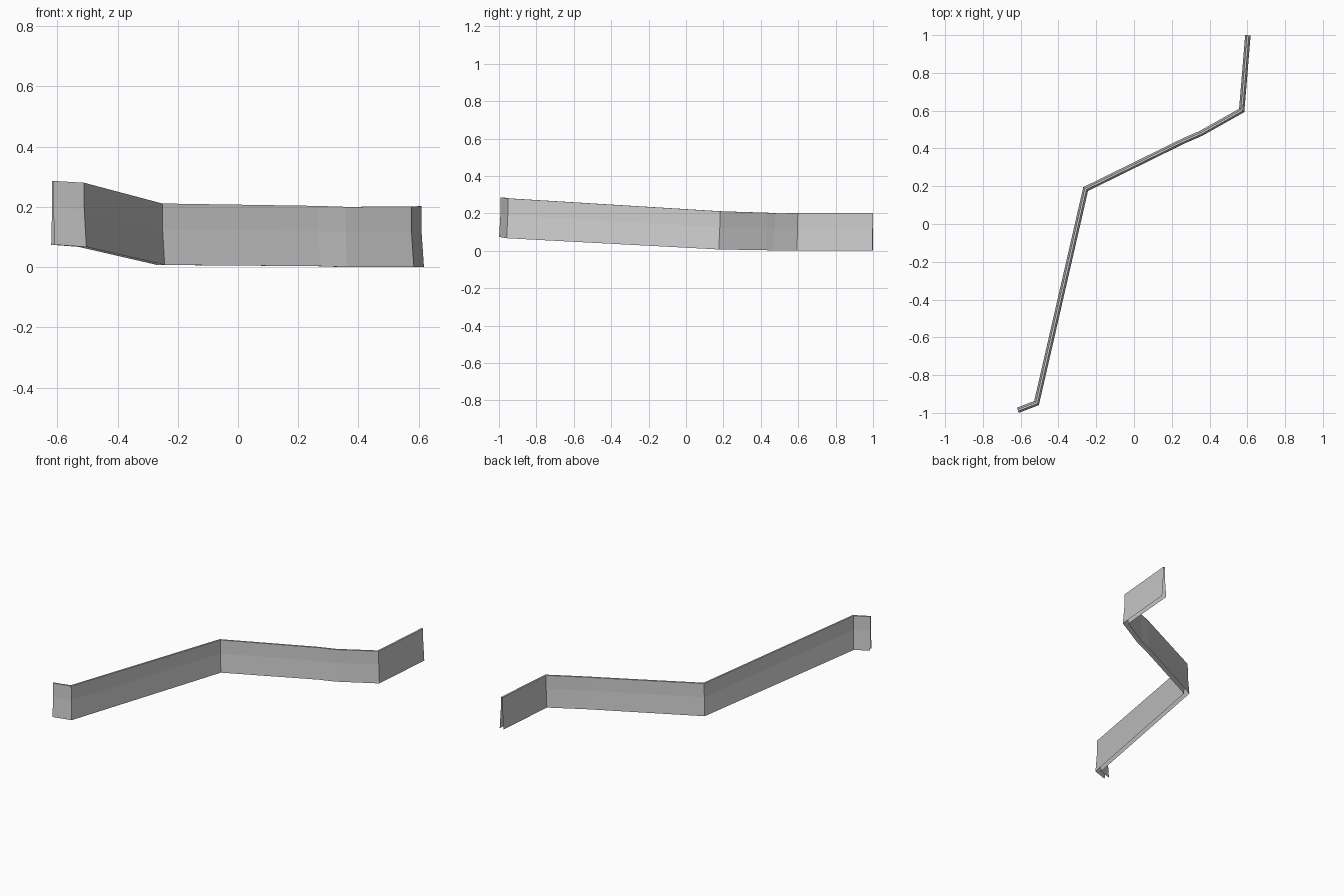
import bpy
import bmesh
from mathutils import Vector

cube = bpy.data.objects.get("Cube")
if cube:
    bpy.data.objects.remove(cube, do_unlink=True)

# Plain concrete colour
concrete = bpy.data.materials.new("concrete_grey")
concrete.use_nodes = True
colour = (0.6, 0.6, 0.6, 1.0)
concrete.diffuse_color = colour
concrete.node_tree.nodes["Principled BSDF"].inputs["Base Color"].default_value = colour

# Centre line of the barrier: x, y, base height, top height
PATH = [
    (-0.615, -0.986, 0.074, 0.286),
    (-0.516, -0.948, 0.067, 0.280),
    (-0.256, 0.185, 0.007, 0.211),
    (0.265, 0.441, 0.003, 0.203),
    (0.355, 0.480, 0.000, 0.200),
    (0.570, 0.601, 0.000, 0.201),
    (0.603, 0.999, 0.000, 0.202),
]

# Barrier cross-section: sideways offset, share of height (open underneath)
PROFILE = [(0.0145, 0), (0.0065, 0.58), (0.0055, 1),
           (-0.0055, 1), (-0.0065, 0.58), (-0.0145, 0)]


def miter(i):
    """Sideways vector at a path point that keeps the wall width constant."""
    pts = [Vector(p[:2]) for p in PATH]
    sides = []
    for a, b in ((i - 1, i), (i, i + 1)):
        if a >= 0 and b < len(pts):
            d = (pts[b] - pts[a]).normalized()
            sides.append(Vector((d.y, -d.x)))
    mid = sum(sides, Vector((0, 0))).normalized()
    return mid / mid.dot(sides[0])


# Sweep the section along the path
bm = bmesh.new()
rings = []
for i, (x, y, low, high) in enumerate(PATH):
    side = miter(i)
    rings.append([bm.verts.new((x + side.x * w, y + side.y * w, low + (high - low) * h))
                  for w, h in PROFILE])
for r0, r1 in zip(rings, rings[1:]):
    for k in range(len(PROFILE) - 1):
        bm.faces.new((r0[k], r1[k], r1[k + 1], r0[k + 1]))

mesh = bpy.data.meshes.new("road_barrier")
bm.to_mesh(mesh)
bm.free()
mesh.materials.append(concrete)
barrier = bpy.data.objects.new("road_barrier", mesh)
bpy.context.collection.objects.link(barrier)
